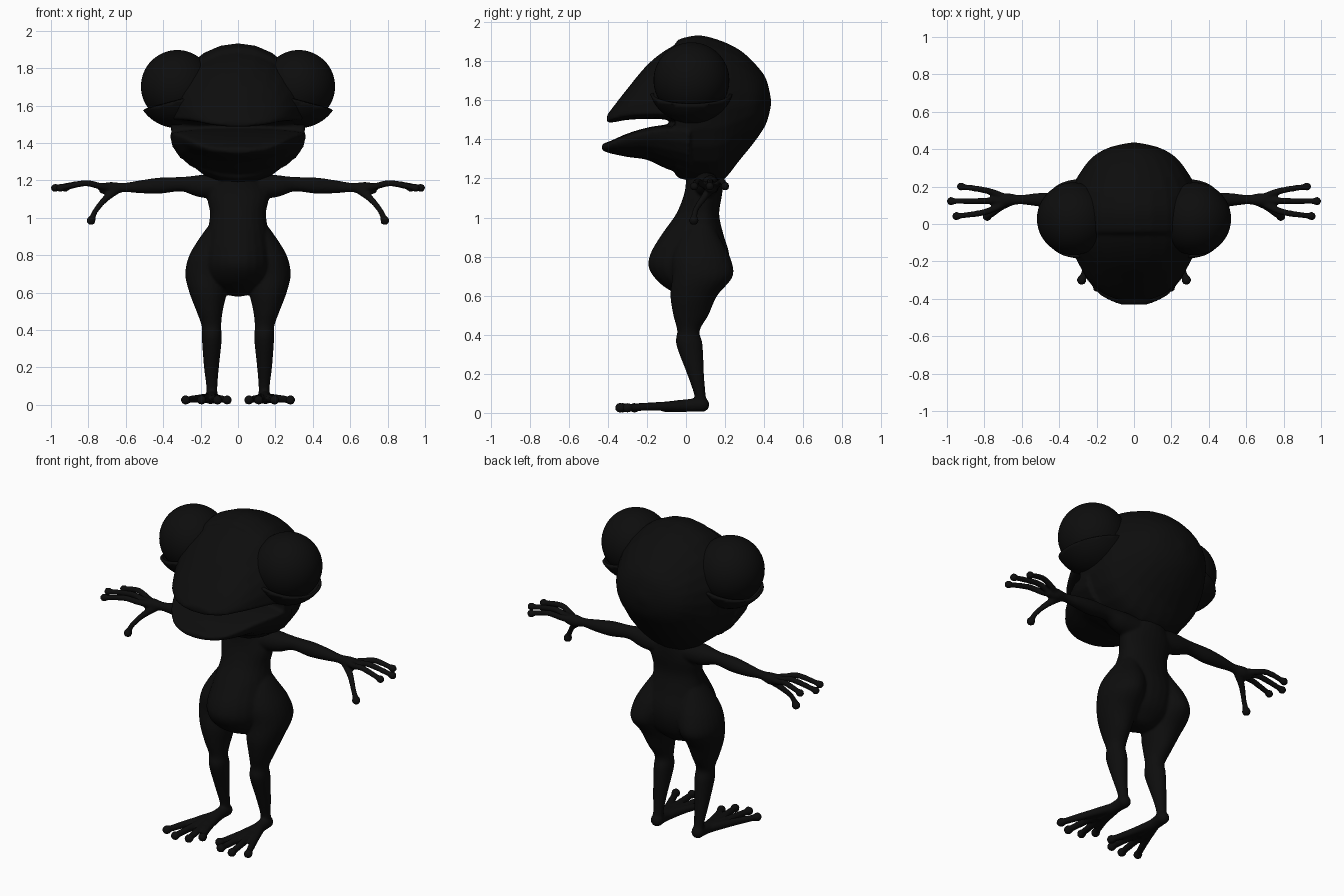
import bpy, bmesh, math
from mathutils import Vector, Matrix

if "Cube" in bpy.data.objects:
    bpy.data.objects.remove(bpy.data.objects["Cube"])

skin = bpy.data.materials.new("near_black")
skin.use_nodes = True
black = (0.004, 0.004, 0.004, 1)
skin.diffuse_color = black
skin.node_tree.nodes["Principled BSDF"].inputs["Base Color"].default_value = black

SIDES = 24


def spline(rows, steps=5):
    """Catmull-Rom interpolation of rows of numbers."""
    rows = [Vector(r) for r in rows]
    out = []
    for i in range(len(rows) - 1):
        a, b = rows[max(i - 1, 0)], rows[i]
        c, d = rows[i + 1], rows[min(i + 2, len(rows) - 1)]
        for k in range(steps):
            t = k / steps
            out.append(0.5 * (2 * b + (c - a) * t + (2 * a - 5 * b + 4 * c - d) * t * t
                              + (3 * b - a - 3 * c + d) * t ** 3))
    return out + [rows[-1]]


def bridge(bm, rings):
    """Closed skin over a list of rings."""
    loops = [[bm.verts.new(p) for p in ring] for ring in rings]
    for a, b in zip(loops, loops[1:]):
        for i in range(SIDES):
            j = (i + 1) % SIDES
            bm.faces.new((a[i], a[j], b[j], b[i]))
    bm.faces.new(loops[0])
    bm.faces.new(loops[-1])


def loft(bm, rows, axis, side=1):
    """Rows: position on axis, centre, half width, plus extent, minus extent, x."""
    rings = []
    for a, c, w, plus, minus, x in spline(rows):
        ring = []
        for i in range(SIDES):
            t = math.tau * i / SIDES
            s = math.sin(t)
            v = c + s * max(plus if s > 0 else minus, 0.004)
            h = side * x + max(w, 0.004) * math.cos(t)
            ring.append((h, a, v) if axis == "y" else (h, v, a))
        rings.append(ring)
    bridge(bm, rings)


def ball(bm, p, r):
    bmesh.ops.create_icosphere(bm, subdivisions=3, radius=r, matrix=Matrix.Translation(p))


def tube(bm, rows, side, tip=0):
    """Rows: x, y, z, radius; optional round tip."""
    pts = spline([(side * x, y, z, r) for x, y, z, r in rows])
    rings = []
    for i, p in enumerate(pts):
        t = (pts[min(i + 1, len(pts) - 1)] - pts[max(i - 1, 0)]).to_3d().normalized()
        u = t.cross(Vector((0, 0, 1))).normalized()
        v = t.cross(u)
        angles = [math.tau * k / SIDES for k in range(SIDES)]
        rings.append([p.to_3d() + p[3] * (u * math.cos(q) + v * math.sin(q)) for q in angles])
    bridge(bm, rings)
    if tip:
        ball(bm, pts[-1].to_3d(), tip)


def finish(bm, name, voxel=0):
    bmesh.ops.recalc_face_normals(bm, faces=bm.faces)
    mesh = bpy.data.meshes.new(name)
    bm.to_mesh(mesh)
    bm.free()
    for f in mesh.polygons:
        f.use_smooth = True
    mesh.materials.append(skin)
    ob = bpy.data.objects.new(name, mesh)
    bpy.context.collection.objects.link(ob)
    if voxel:
        m = ob.modifiers.new("blend", "REMESH")
        m.mode = "VOXEL"
        m.voxel_size = voxel
        m.use_smooth_shade = True
        s = ob.modifiers.new("soften", "SMOOTH")
        s.factor = 0.5
        s.iterations = 5
    return ob


# Body: torso, legs, feet, arms and hands blended together
body = bmesh.new()
loft(body, [(1.3, .1, .10, .08, .10, 0), (1.2, .1, .13, .09, .1, 0),
            (1.12, .1, .165, .085, .11, 0), (1.02, .09, .15, .08, .14, 0),
            (.92, .08, .165, .11, .2, 0), (.82, .07, .185, .15, .25, 0),
            (.74, .07, .19, .15, .26, 0), (.66, .07, .165, .12, .2, 0),
            (.6, .07, .09, .06, .1, 0), (.58, .07, .02, .02, .02, 0)], "z")

leg = [(.98, .08, .04, .05, .05, .1), (.9, .07, .08, .1, .1, .12),
       (.8, .07, .115, .155, .14, .145), (.7, .07, .115, .17, .14, .167),
       (.6, .04, .1, .12, .12, .16), (.5, .015, .07, .1, .08, .152),
       (.42, .01, .052, .06, .055, .142), (.35, .015, .053, .07, .065, .14),
       (.2, .05, .04, .042, .045, .142), (.1, .07, .03, .03, .03, .14),
       (.03, .08, .03, .03, .03, .14)]
arm = [(.06, .1, 1.165, .07), (.2, .11, 1.17, .06), (.3, .12, 1.18, .039),
       (.42, .125, 1.172, .043), (.52, .13, 1.166, .035), (.61, .13, 1.162, .025),
       (.68, .13, 1.157, .035), (.74, .125, 1.157, .025)]
thumb = [(.65, .125, 1.15, .024), (.71, .09, 1.1, .018), (.76, .05, 1.04, .015),
         (.785, .04, .985, .017)]
finger_tips = [(.95, .042), (.978, .122), (.925, .2)]
toe_tips = [(.28, -.3), (.195, -.338), (.11, -.325), (.058, -.265)]

for side in (-1, 1):
    loft(body, leg, "z", side)
    ball(body, (side * .14, .083, .042), .037)
    tube(body, [(.14, .08, .042, .035), (.145, -.02, .036, .032), (.15, -.12, .03, .026)], side)
    for x, y in toe_tips:
        tube(body, [(.14, .03, .036, .028), ((x + .15) / 2, y / 2, .033, .022),
                    (x, y, .026, .018)], side, .026)
    tube(body, arm, side)
    tube(body, thumb, side, .025)
    for x, y in finger_tips:
        tube(body, [(.67, .128, 1.157, .022), (.74, (y + .128) / 2, 1.17, .018),
                    (.82, y * .8 + .025, 1.185, .017), (x, y, 1.16, .015)], side, .023)
finish(body, "body", .008)

# Head: cranium, upper snout and lower jaw with an open mouth between
head = bmesh.new()
loft(head, [(.435, 1.59, .02, .02, .02, 0), (.41, 1.59, .13, .12, .11, 0),
            (.36, 1.58, .22, .2, .18, 0), (.28, 1.57, .285, .285, .27, 0),
            (.18, 1.56, .34, .345, .375, 0), (.07, 1.55, .365, .383, .37, 0),
            (-.03, 1.53, .365, .385, .33, 0), (-.055, 1.52, .36, .37, .3, 0)], "y")
loft(head, [(.02, 1.52, .365, .4, .06, 0), (-.1, 1.53, .35, .33, .03, 0),
            (-.2, 1.53, .305, .25, .025, 0), (-.3, 1.525, .245, .135, .025, 0),
            (-.37, 1.51, .17, .06, .022, 0), (-.405, 1.503, .09, .02, .016, 0)], "y")
loft(head, [(.02, 1.44, .365, .04, .23, 0), (-.1, 1.45, .35, .025, .2, 0),
            (-.2, 1.435, .305, .025, .14, 0), (-.3, 1.41, .25, .02, .1, 0),
            (-.385, 1.378, .175, .015, .05, 0), (-.43, 1.363, .08, .014, .02, 0)], "y")
finish(head, "head", .01)

# Eyes and lower eyelids
for side, label in ((1, "left"), (-1, "right")):
    centre = Vector((side * .325, .028, 1.703))
    eye = bmesh.new()
    bmesh.ops.create_uvsphere(eye, u_segments=48, v_segments=32, radius=.194,
                              matrix=Matrix.Translation(centre))
    finish(eye, label + "_eye")

    lid = bmesh.new()
    bmesh.ops.create_uvsphere(lid, u_segments=48, v_segments=32, radius=.207,
                              matrix=Matrix.Translation(centre))
    bmesh.ops.bisect_plane(lid, geom=lid.verts[:] + lid.edges[:] + lid.faces[:],
                           plane_co=(side * .325, .03, 1.63),
                           plane_no=(side * .27, 0, 1), clear_outer=True)
    shell = finish(lid, label + "_lower_eyelid").modifiers.new("thickness", "SOLIDIFY")
    shell.thickness = .016
    shell.offset = -1
